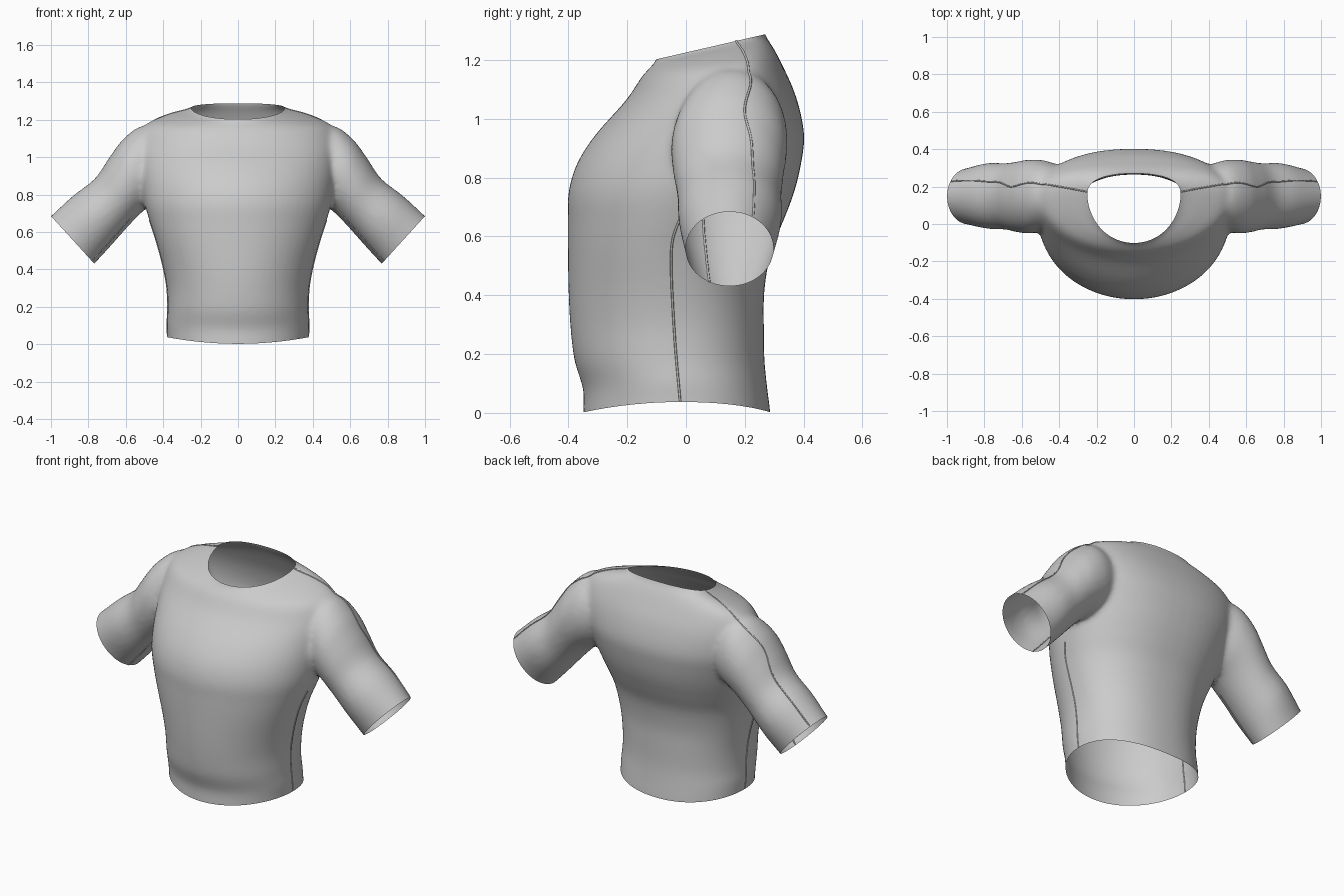
import bpy, bmesh
from math import sin, cos, pi
from mathutils import Vector
from mathutils.bvhtree import BVHTree

if "Cube" in bpy.data.objects:
    bpy.data.objects.remove(bpy.data.objects["Cube"])

N = 56


def spow(v, e):
    return abs(v) ** e * (1 if v >= 0 else -1)


def loft(bm, rings):
    """Closed solid through a list of rings of points."""
    vs = [[bm.verts.new(p) for p in r] for r in rings]
    for a, b in zip(vs, vs[1:]):
        for i in range(N):
            j = (i + 1) % N
            bm.faces.new((a[i], a[j], b[j], b[i]))
    bm.faces.new(vs[0])
    bm.faces.new(vs[-1])


def refine(rows, k=4):
    """Catmull-Rom interpolation between rows of section numbers."""
    out = []
    for i in range(len(rows) - 1):
        p = [rows[max(0, min(len(rows) - 1, i + d))] for d in (-1, 0, 1, 2)]
        for s in range(k):
            t = s / k
            out.append([.5 * (2 * b + (c - a) * t + (2*a - 5*b + 4*c - d) * t**2
                              + (3*b - a - 3*c + d) * t**3) for a, b, c, d in zip(*p)])
    return out + [rows[-1]]


# torso sections: height, half width, front y, seam y, back y, tilt
TORSO = [(-.07, .378, -.35, -.02, .29, 0), (0, .377, -.35, -.02, .287, 0),
         (.08, .38, -.35, -.03, .277, 0), (.18, .376, -.38, -.04, .267, 0),
         (.30, .38, -.394, -.04, .265, 0), (.42, .402, -.40, -.045, .267, 0),
         (.55, .437, -.402, -.05, .29, 0), (.65, .47, -.402, -.03, .33, 0),
         (.75, .50, -.40, 0, .368, 0), (.85, .52, -.37, .05, .392, 0),
         (.95, .535, -.305, .10, .402, 0), (1.07, .54, -.205, .14, .375, .02),
         (1.17, .50, -.15, .16, .328, .08), (1.225, .38, -.118, .17, .295, .16),
         (1.265, .245, -.10, .17, .268, .23), (1.32, .22, -.085, .17, .262, .23)]


def torso_ring(z, w, yf, c, yb, s):
    pts = []
    for i in range(N):
        a = 2 * pi * i / N
        p = 2 / 2.25 if sin(a) > 0 else 1
        y = c + spow(sin(a), p) * (yb - c if sin(a) > 0 else c - yf)
        pts.append((w * spow(cos(a), p), y, z + s * (y - .17)))
    return pts


# sleeve sections: top x, z, bottom x, z, front y, back y
SLEEVE = [(.34, 1.14, .30, .86, .04, .28), (.50, 1.17, .42, .77, -.02, .335),
          (.61, 1.10, .49, .725, -.05, .345), (.69, .995, .545, .675, -.045, .335),
          (.765, .885, .605, .61, -.03, .325), (.88, .795, .685, .52, -.025, .325),
          (1.0, .685, .768, .43, -.002, .298), (1.07, .62, .838, .365, .01, .285)]


def sleeve_ring(side, tx, tz, bx, bz, yf, yb):
    pts = []
    for i in range(N):
        a = 2 * pi * i / N
        u = (1 + cos(a)) / 2
        pts.append((side * (bx + (tx - bx) * u), (yf + yb) / 2 + (yb - yf) / 2 * sin(a),
                    bz + (tz - bz) * u))
    return pts


# shirt body: torso and sleeves fused into one smooth skin
bm = bmesh.new()
loft(bm, [torso_ring(*r) for r in refine(TORSO)])
for side in (1, -1):
    loft(bm, [sleeve_ring(side, *r) for r in refine(SLEEVE)])
bmesh.ops.recalc_face_normals(bm, faces=bm.faces)
me = bpy.data.meshes.new("shirt")
bm.to_mesh(me)
bm.free()
shirt = bpy.data.objects.new("shirt", me)
bpy.context.collection.objects.link(shirt)
bpy.context.view_layer.objects.active = shirt
shirt.select_set(True)
m = shirt.modifiers.new("fuse", 'REMESH')
m.mode, m.voxel_size = 'VOXEL', .013
bpy.ops.object.modifier_apply(modifier="fuse")
m = shirt.modifiers.new("soften", 'SMOOTH')
m.factor, m.iterations = .5, 14
bpy.ops.object.modifier_apply(modifier="soften")

# openings at hem, neck and both cuffs
bm = bmesh.new()
bm.from_mesh(shirt.data)


def cut(co, no, inside):
    faces = [f for f in bm.faces if inside(f.calc_center_median())]
    geom = faces + list({e for f in faces for e in f.edges}) + list({v for f in faces for v in f.verts})
    bmesh.ops.bisect_plane(bm, geom=geom, plane_co=co, plane_no=no, clear_outer=True)


cut((0, 0, 0.002), (0, 0, -1), lambda p: p.z < .2)
cut((0, .17, 1.265), (0, -.23, 1), lambda p: p.z > 1.1 and abs(p.x) < .4)
for side in (1, -1):
    cut((side, 0, .685), (side * .255, 0, -.232), lambda p: p.x * side > .6)
# hem lifts towards the sides
for v in bm.verts:
    if v.co.z < .2 and abs(v.co.x) < .45:
        v.co.z += .036 * (v.co.x / .38) ** 2 * (1 - v.co.z / .2)
bm.normal_update()
tree = BVHTree.FromBMesh(bm)
bm.to_mesh(shirt.data)
bm.free()
bpy.ops.object.shade_smooth()


# stitched seams lying on the skin
def seam(name, pts, side):
    cu = bpy.data.curves.new(name, 'CURVE')
    cu.dimensions, cu.bevel_depth, cu.bevel_resolution = '3D', .004, 1
    path = [tree.find_nearest(Vector((side * x, y, z)))[0] for x, y, z in refine(pts, 8)]
    sp = cu.splines.new('POLY')
    sp.points.add(len(path) - 1)
    for q, p in zip(sp.points, path):
        q.co = (*p, 1)
    bpy.context.collection.objects.link(bpy.data.objects.new(name, cu))


for side, tag in ((1, "right"), (-1, "left")):
    seam("shoulder_seam_" + tag, [(.24, .17, 1.265), (.40, .20, 1.22), (.56, .225, 1.14),
                                  (.66, .20, 1.03), (.75, .23, .90), (.99, .24, .68)], side)
    seam("side_seam_" + tag, [(.378, -.02, .04), (.38, -.04, .28), (.44, -.05, .55),
                              (.48, -.02, .66)], side)
    seam("underarm_seam_" + tag, [(.54, .04, .66), (.66, .05, .53), (.77, .07, .435)], side)
